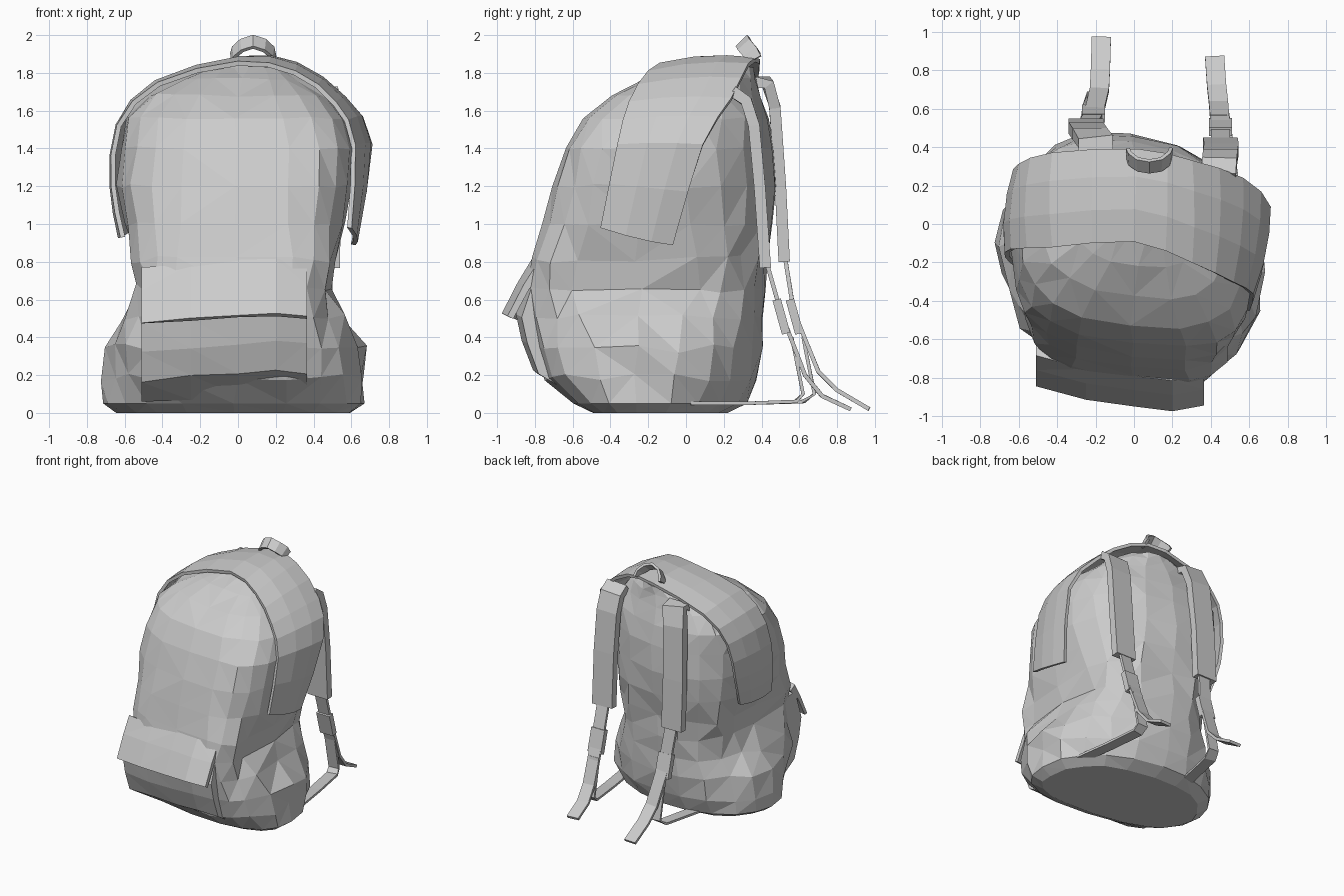
import bpy, bmesh, math, random
from mathutils import Vector

random.seed(4)


def loft(name, rings, closed=True, caps=True, tri=True):
    """Skin a list of equal-length point rings into one flat-shaded mesh."""
    bm = bmesh.new()
    vs = [[bm.verts.new(p) for p in r] for r in rings]
    n = len(rings[0])
    for a, b in zip(vs, vs[1:]):
        for i in range(n if closed else n - 1):
            j = (i + 1) % n
            bm.faces.new((a[i], a[j], b[j], b[i]))
    if caps:
        bm.faces.new(vs[0][::-1])
        bm.faces.new(vs[-1])
    bmesh.ops.recalc_face_normals(bm, faces=bm.faces)
    if tri:
        bmesh.ops.triangulate(bm, faces=bm.faces)
    me = bpy.data.meshes.new(name)
    bm.to_mesh(me)
    bm.free()
    ob = bpy.data.objects.new(name, me)
    bpy.context.collection.objects.link(ob)
    return ob


def ribbon(name, path, width, thick, side=(1, 0, 0)):
    """Flat strap swept along a path."""
    pts = [Vector(p) for p in path]
    s = Vector(side).normalized()
    rings = []
    for i, p in enumerate(pts):
        t = (pts[min(i + 1, len(pts) - 1)] - pts[max(i - 1, 0)]).normalized()
        u = (s - t * s.dot(t)).normalized() * width / 2
        v = t.cross(u).normalized() * thick / 2
        rings.append([p + u + v, p - u + v, p - u - v, p + u - v])
    return loft(name, rings, tri=False)


# Main bag: crumpled rounded sections
# (z, left, right, front, back, squareness of front / back right / back left)
sections = [
    (0.00, -0.64, 0.60, -0.48, 0.22, 2.6, 2.4, 2.0),
    (0.05, -0.71, 0.67, -0.58, 0.32, 2.6, 2.3, 2.0),
    (0.18, -0.70, 0.68, -0.73, 0.38, 2.6, 2.3, 1.9),
    (0.34, -0.68, 0.66, -0.79, 0.40, 2.6, 2.4, 1.9),
    (0.50, -0.60, 0.56, -0.83, 0.41, 3.2, 2.8, 2.0),
    (0.66, -0.55, 0.48, -0.83, 0.41, 4.5, 3.4, 2.2),
    (0.82, -0.56, 0.52, -0.80, 0.42, 4.2, 3.2, 2.4),
    (1.00, -0.61, 0.57, -0.75, 0.45, 3.2, 2.8, 2.4),
    (1.20, -0.64, 0.61, -0.69, 0.47, 3.0, 2.4, 2.4),
    (1.40, -0.63, 0.62, -0.62, 0.46, 2.9, 2.4, 2.4),
    (1.56, -0.60, 0.57, -0.53, 0.43, 2.8, 2.4, 2.4),
    (1.68, -0.49, 0.48, -0.38, 0.39, 2.7, 2.4, 2.4),
    (1.77, -0.33, 0.38, -0.22, 0.37, 2.6, 2.4, 2.4),
    (1.83, -0.14, 0.26, -0.07, 0.36, 2.5, 2.4, 2.4),
]
N = 20
rings = []
for k, (z, xl, xr, yf, yb, ef, er, el) in enumerate(sections):
    ring = []
    for i in range(N):
        a = 2 * math.pi * i / N
        c, s = math.cos(a), math.sin(a)
        e = 2 / (ef if s <= 0 else er if c > 0 else el)
        x = (xl + xr) / 2 + (xr - xl) / 2 * math.copysign(abs(c) ** e, c)
        # widest a little behind the middle, front and back halves differ
        ym = -0.18 if k < 10 else (yf + yb) / 2
        y = ym + ((yb - ym) if s > 0 else (ym - yf)) * math.copysign(abs(s) ** e, s)
        y -= 0.12 * x
        # cloth folds are strongest around the sagging waist
        j = 0.028 if 2 <= k <= 6 else 0.013
        if abs(s) > 0.7:
            j *= 0.5
        x += random.uniform(-j, j)
        y += random.uniform(-j, j)
        zz = z + (random.uniform(-j, j) if k > 1 else 0)
        ring.append((x, y, zz))
    rings.append(ring)
loft("main_bag", rings)

# Top cover: arched band between a front rim and a back rim
front = [(-0.61, -0.22, 0.93), (-0.66, -0.17, 1.2), (-0.63, -0.13, 1.52), (-0.42, -0.12, 1.74),
         (0, -0.09, 1.85), (0.3, -0.2, 1.80), (0.51, -0.3, 1.64), (0.61, -0.36, 1.42), (0.59, -0.45, 0.98)]
back = [(-0.59, 0.15, 0.95), (-0.62, 0.25, 1.2), (-0.59, 0.31, 1.5), (-0.42, 0.37, 1.72),
        (0.02, 0.39, 1.86), (0.3, 0.33, 1.84), (0.56, 0.24, 1.66), (0.70, 0.09, 1.42), (0.61, -0.07, 0.89)]


def arc(pts, per=2):
    """Smooth a control polyline with Catmull-Rom steps."""
    p = [Vector(q) for q in pts]
    p = [2 * p[0] - p[1]] + p + [2 * p[-1] - p[-2]]
    out = []
    for i in range(1, len(p) - 2):
        for k in range(per):
            t = k / per
            a, b, c, d = p[i - 1:i + 3]
            out.append(0.5 * (2 * b + (c - a) * t + (2 * a - 5 * b + 4 * c - d) * t * t
                              + (3 * b - a - 3 * c + d) * t ** 3))
    return out + [p[-2]]


fr, bk = arc(front), arc(back)
rows = []
for t in (0, 0.35, 0.7, 1):
    row = []
    for a, b in zip(fr, bk):
        p = a.lerp(b, t)
        out = Vector((p.x, 0, p.z - 1.2)).normalized()
        row.append(p + out * 0.025 * math.sin(math.pi * t))
    rows.append(row)
cover = loft("top_cover", rows, closed=False, caps=False, tri=False)
mod = cover.modifiers.new("cloth_thickness", "SOLIDIFY")
mod.thickness = 0.025
mod.offset = 0

# Front pocket and its flap: side profile (y, z) swept across x (x, dy, dz)
columns = [(-0.51, 0.13, -0.03), (-0.25, 0.06, -0.01), (0.0, 0.025, 0.01), (0.2, 0, 0.015), (0.365, 0.03, 0)]


def across(name, profile, wobble):
    loft(name, [[(x, y + dy, z + dz + random.uniform(-wobble, wobble)) for y, z in profile]
                for x, dy, dz in columns])


across("front_pocket", [(-0.82, 0.74), (-0.90, 0.50), (-0.87, 0.36), (-0.81, 0.20),
                        (-0.62, 0.09), (-0.50, 0.08), (-0.60, 0.40), (-0.70, 0.74)], 0.012)
across("pocket_flap", [(-0.815, 0.80), (-0.89, 0.68), (-0.975, 0.51), (-0.945, 0.50),
                       (-0.86, 0.66), (-0.76, 0.77)], 0.004)

# Shoulder pads, hanging webbing and lower return webbing
straps = {
    "right": ([(0.44, 0.25, 1.70), (0.445, 0.32, 1.65), (0.45, 0.36, 1.52), (0.455, 0.39, 1.2), (0.45, 0.42, 0.77)],
              [(0.45, 0.42, 0.82), (0.45, 0.50, 0.54), (0.44, 0.63, 0.20), (0.43, 0.72, 0.09), (0.42, 0.87, 0.02)],
              [(0.44, 0.56, 0.40), (0.44, 0.62, 0.10), (0.45, 0.58, 0.06), (0.49, 0.3, 0.05), (0.53, 0.02, 0.05)]),
    "left": ([(-0.20, 0.37, 1.75), (-0.20, 0.43, 1.75), (-0.23, 0.47, 1.62), (-0.25, 0.50, 1.2), (-0.25, 0.52, 0.80)],
             [(-0.24, 0.52, 0.85), (-0.21, 0.57, 0.54), (-0.18, 0.70, 0.22), (-0.175, 0.80, 0.12), (-0.17, 0.97, 0.02)],
             [(-0.20, 0.62, 0.40), (-0.20, 0.68, 0.10), (-0.22, 0.62, 0.06), (-0.28, 0.3, 0.05), (-0.34, 0.02, 0.05)]),
}
for side, (pad, web, ret) in straps.items():
    ribbon(side + "_shoulder_pad", pad, 0.18, 0.06)
    ribbon(side + "_webbing", web, 0.10, 0.022)
    ribbon(side + "_lower_webbing", ret, 0.09, 0.018)
    # buckle where pad meets webbing
    m = Vector(web[1])
    ribbon(side + "_buckle", [m + Vector((0, -0.02, 0.06)), m + Vector((0, 0.03, -0.12))], 0.12, 0.045)

# Grab handle loop, leaning forward
ribbon("grab_handle", [(-0.03, 0.36, 1.88), (-0.02, 0.34, 1.91), (0.02, 0.31, 1.945), (0.08, 0.30, 1.965),
                       (0.14, 0.31, 1.945), (0.18, 0.34, 1.91), (0.19, 0.36, 1.87)], 0.085, 0.02, (0, 0.7, 0.7))
